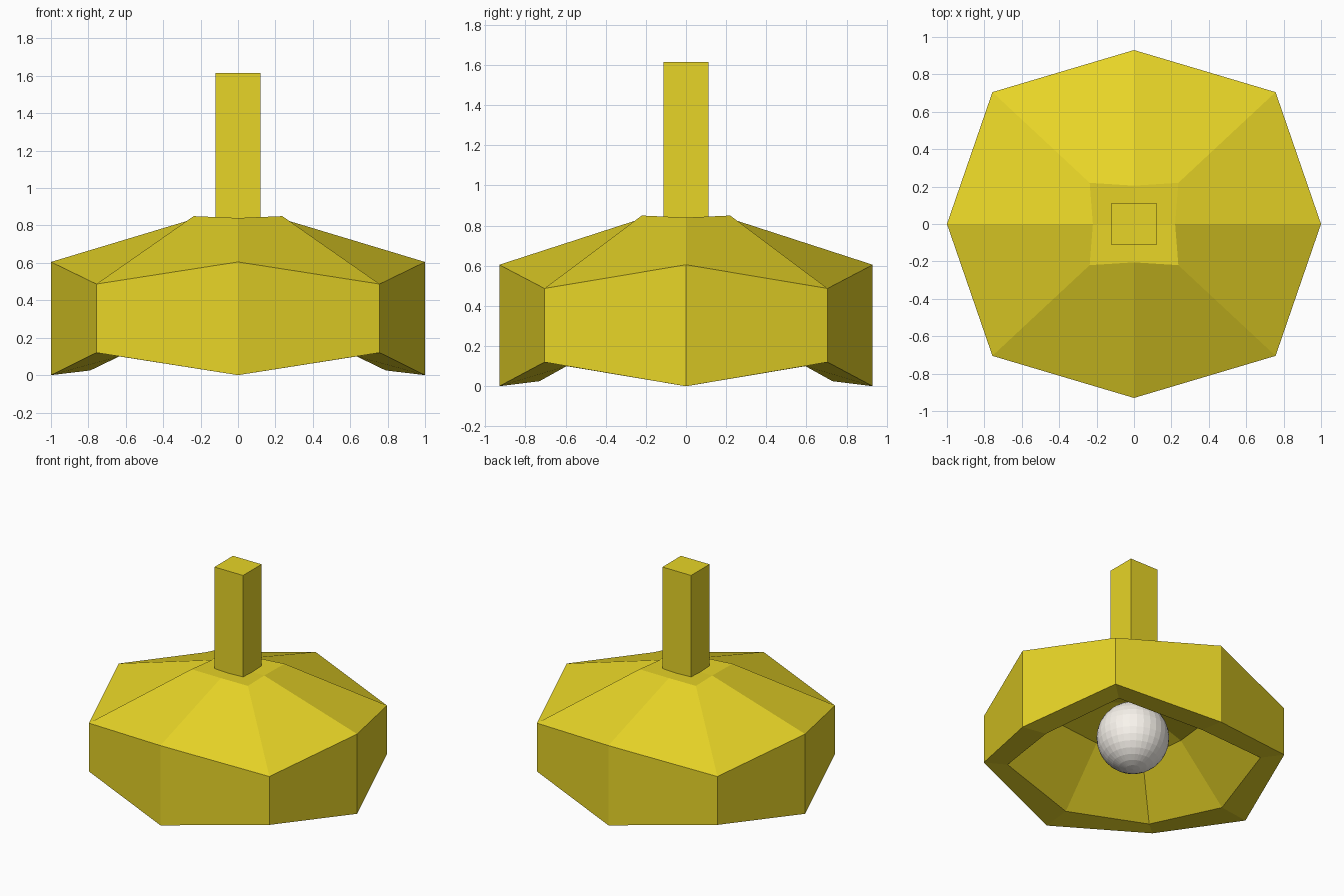
import bpy, bmesh

if "Cube" in bpy.data.objects:
    bpy.data.objects.remove(bpy.data.objects["Cube"])


def material(name, colour):
    m = bpy.data.materials.new(name)
    m.diffuse_color = (*colour, 1)
    m.use_nodes = True
    m.node_tree.nodes["Principled BSDF"].inputs["Base Color"].default_value = m.diffuse_color
    return m


gold = material("gold", (0.80, 0.66, 0.02))
white = material("warm_white", (0.95, 0.91, 0.85))


def finish(bm, name, mat):
    bmesh.ops.recalc_face_normals(bm, faces=bm.faces)
    me = bpy.data.meshes.new(name)
    bm.to_mesh(me)
    bm.free()
    me.materials.append(mat)
    ob = bpy.data.objects.new(name, me)
    bpy.context.collection.objects.link(ob)


def ring(bm, mid_x, mid_y, mid_z, cx, cy, cz):
    """Eight points: side middles alternating with corners."""
    pts = [(mid_x, 0, mid_z), (cx, cy, cz), (0, mid_y, mid_z), (-cx, cy, cz),
           (-mid_x, 0, mid_z), (-cx, -cy, cz), (0, -mid_y, mid_z), (cx, -cy, cz)]
    return [bm.verts.new(p) for p in pts]


# Lamp shade: from inner ceiling, down to the rim, and over the outside
profile = [
    (0.42, 0.40, 0.42, 0.38, 0.36, 0.42),      # inner ceiling
    (0.79, 0.73, 0.025, 0.635, 0.595, 0.10),   # inner rim
    (1.00, 0.93, 0.00, 0.757, 0.705, 0.12),    # outer rim
    (1.00, 0.93, 0.605, 0.757, 0.705, 0.487),  # shoulder
    (0.22, 0.205, 0.84, 0.237, 0.22, 0.85),    # top plate
]
bm = bmesh.new()
rings = [ring(bm, *p) for p in profile]
for a, b in zip(rings, rings[1:]):
    for i in range(8):
        j = (i + 1) % 8
        mid, corner = (i, j) if i % 2 == 0 else (j, i)
        bm.faces.new((a[corner], b[corner], b[mid], a[mid]))
for r, z in ((rings[0], 0.56), (rings[-1], 0.84)):
    centre = bm.verts.new((0, 0, z))
    for i in range(0, 8, 2):
        bm.faces.new((centre, r[i], r[i + 1], r[(i + 2) % 8]))
finish(bm, "lamp_shade", gold)

# Square hanging stem
bm = bmesh.new()
bmesh.ops.create_cube(bm, size=1)
for v in bm.verts:
    v.co = (v.co.x * 0.24, v.co.y * 0.222, 1.225 + v.co.z * 0.78)
finish(bm, "stem", gold)

# Light bulb
bm = bmesh.new()
bmesh.ops.create_uvsphere(bm, u_segments=32, v_segments=16, radius=0.25)
bmesh.ops.translate(bm, verts=bm.verts, vec=(0.01, 0, 0.282))
finish(bm, "bulb", white)
